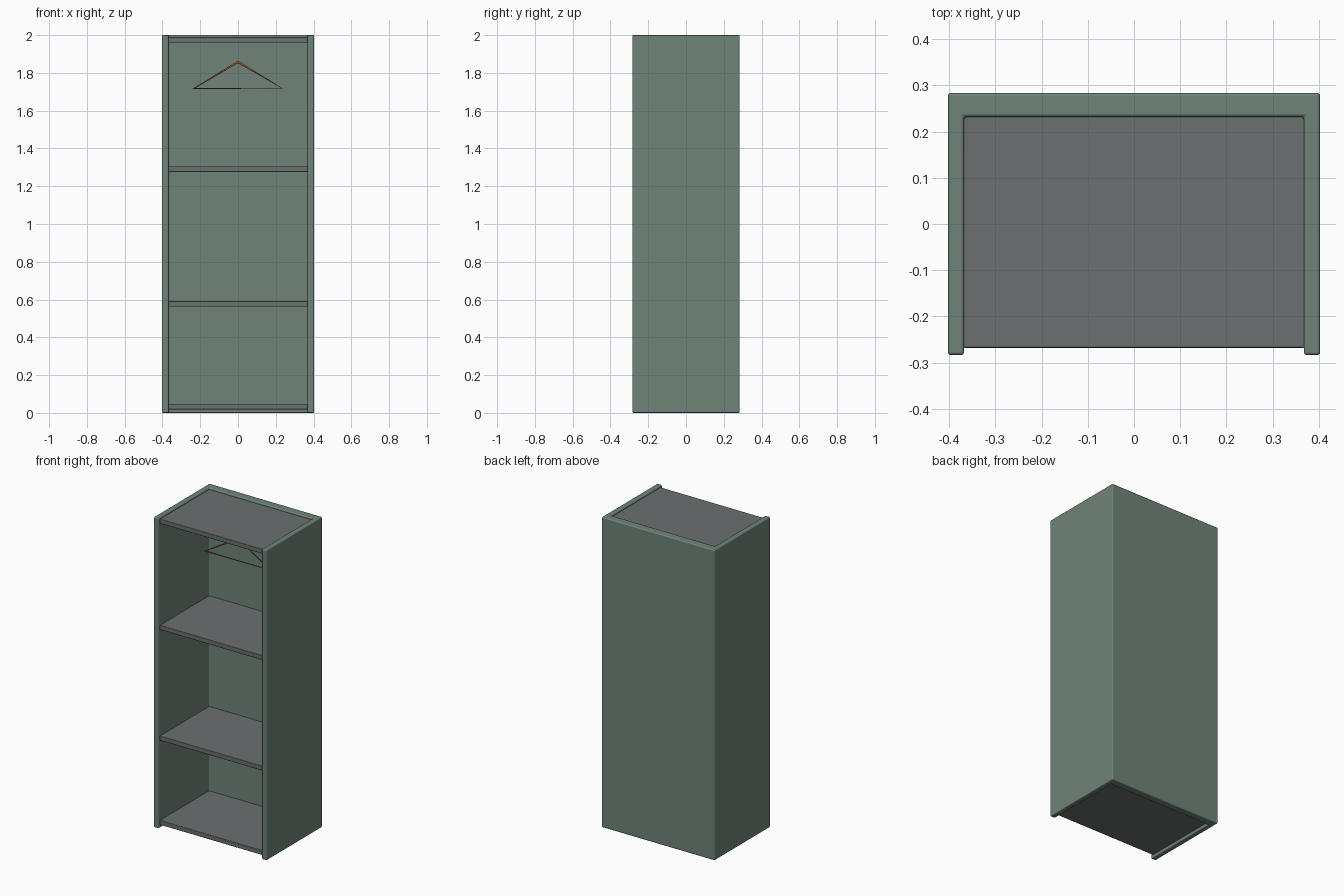
import bpy, bmesh

if "Cube" in bpy.data.objects:
    bpy.data.objects.remove(bpy.data.objects["Cube"])


def paint(ob, name, rgb):
    mat = bpy.data.materials.get(name) or bpy.data.materials.new(name)
    mat.diffuse_color = (*rgb, 1)
    mat.use_nodes = True
    mat.node_tree.nodes["Principled BSDF"].inputs["Base Color"].default_value = mat.diffuse_color
    ob.data.materials.append(mat)


def prism(name, outline, z0, z1, bevel):
    """Extrude a plan outline from z0 to z1 and round its edges."""
    bm = bmesh.new()
    face = bm.faces.new([bm.verts.new((x, y, z0)) for x, y in outline])
    ret = bmesh.ops.extrude_face_region(bm, geom=[face])
    top = [v for v in ret["geom"] if isinstance(v, bmesh.types.BMVert)]
    bmesh.ops.translate(bm, verts=top, vec=(0, 0, z1 - z0))
    bmesh.ops.recalc_face_normals(bm, faces=bm.faces)
    me = bpy.data.meshes.new(name)
    bm.to_mesh(me)
    bm.free()
    ob = bpy.data.objects.new(name, me)
    bpy.context.collection.objects.link(ob)
    mod = ob.modifiers.new("rounded_edges", "BEVEL")
    mod.width = bevel
    mod.segments = 3
    mod.harden_normals = True
    bpy.ops.object.select_all(action="DESELECT")
    ob.select_set(True)
    bpy.context.view_layer.objects.active = ob
    bpy.ops.object.shade_smooth_by_angle()
    return ob


# U-shaped carcass: two sides and the back
W, D, IN, BACK = 0.403, 0.284, 0.368, 0.232
carcass = prism("carcass", [(-W, -D), (-IN, -D), (-IN, BACK), (IN, BACK),
                            (IN, -D), (W, -D), (W, D), (-W, D)], 0, 2, 0.007)
paint(carcass, "green_paint", (0.16, 0.23, 0.19))

# Bottom, two shelves and top
for name, z in (("bottom_board", 0.018), ("lower_shelf", 0.562),
                ("upper_shelf", 1.275), ("top_board", 1.96)):
    board = prism(name, [(-0.371, -0.268), (0.371, -0.268),
                         (0.371, 0.235), (-0.371, 0.235)], z, z + 0.03, 0.004)
    paint(board, "grey_board", (0.15, 0.16, 0.16))

# Thin triangular clothes hanger, tapering towards the right
cu = bpy.data.curves.new("clothes_hanger", "CURVE")
cu.dimensions = "3D"
cu.bevel_depth = 0.008
cu.bevel_resolution = 0
sp = cu.splines.new("POLY")
sp.points.add(2)
for p, (x, z, r) in zip(sp.points, ((-0.235, 1.717, 1), (0, 1.858, 0.8), (0.235, 1.718, 0.45))):
    p.co = (x, 0, z, 1)
    p.radius = r
sp.use_cyclic_u = True
hanger = bpy.data.objects.new("clothes_hanger", cu)
bpy.context.collection.objects.link(hanger)
paint(hanger, "orange_wood", (0.36, 0.1, 0.04))
